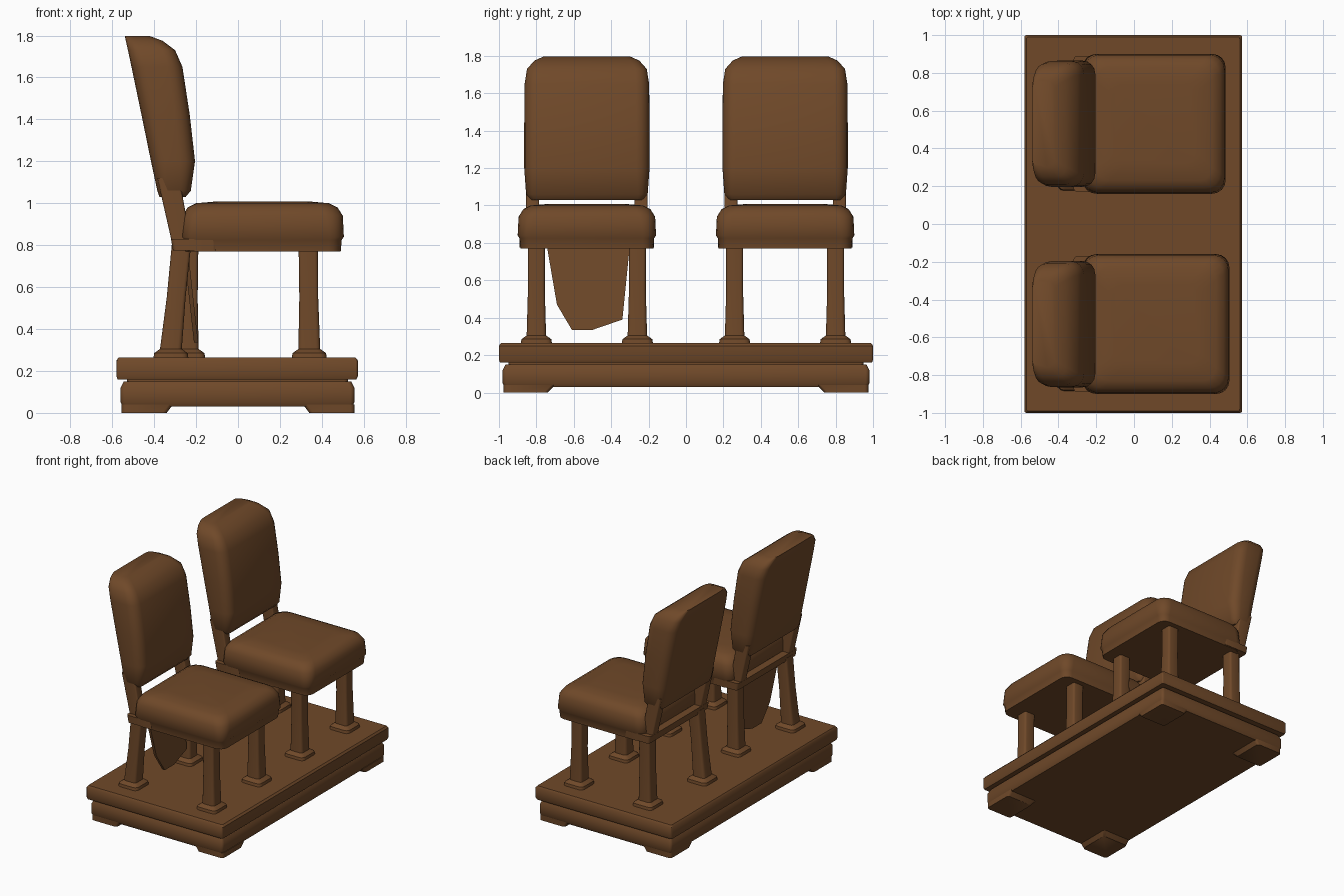
import bpy, bmesh, math

cube = bpy.data.objects.get("Cube")
if cube:
    bpy.data.objects.remove(cube, do_unlink=True)

brown = bpy.data.materials.new("brown_wood")
brown.use_nodes = True
COLOUR = (0.16, 0.066, 0.022, 1)
brown.diffuse_color = COLOUR
brown.node_tree.nodes["Principled BSDF"].inputs["Base Color"].default_value = COLOUR


def finish(name, bm, angle=40):
    bmesh.ops.recalc_face_normals(bm, faces=bm.faces)
    mesh = bpy.data.meshes.new(name)
    bm.to_mesh(mesh)
    bm.free()
    mesh.materials.append(brown)
    ob = bpy.data.objects.new(name, mesh)
    bpy.context.collection.objects.link(ob)
    bpy.ops.object.select_all(action="DESELECT")
    ob.select_set(True)
    bpy.context.view_layer.objects.active = ob
    bpy.ops.object.shade_smooth_by_angle(angle=math.radians(angle))
    return ob


def loft(name, sections, segs=3):
    """Stack rounded rectangles: each section is (z, x0, x1, y0, y1, corner radius, lean)."""
    bm = bmesh.new()
    rings = []
    for z, x0, x1, y0, y1, r, lean in sections:
        ring = []
        corners = ((x1 - r, y1 - r), (x0 + r, y1 - r), (x0 + r, y0 + r), (x1 - r, y0 + r))
        for q, (cx, cy) in enumerate(corners):
            for k in range(segs + 1):
                a = (q + k / segs) * math.pi / 2
                x = cx + r * math.cos(a)
                # lean lifts the ring towards its front edge
                ring.append(bm.verts.new((x, cy + r * math.sin(a), z + lean * (x - x0))))
        rings.append(ring)
    n = len(rings[0])
    for a, b in zip(rings, rings[1:]):
        for i in range(n):
            bm.faces.new((a[i], a[(i + 1) % n], b[(i + 1) % n], b[i]))
    bm.faces.new(rings[0])
    bm.faces.new(rings[-1])
    return finish(name, bm)


def leg(name, top, bottom, y):
    """Leg from x=bottom at the plinth to x=top under the seat, with a flared foot."""
    def ring(z, x, h, r):
        return (z, x - h, x + h, y - h, y + h, r, 0)
    loft(name, [ring(0.25, bottom, 0.085, 0.03), ring(0.285, bottom, 0.08, 0.03),
                ring(0.305, bottom, 0.052, 0.02), ring(0.55, (top + bottom) / 2, 0.045, 0.015),
                ring(0.80, top, 0.046, 0.015)])


def chair(side, cy, seat_front):
    # seat cushion
    def seat(z, inset, r):
        return (z, -0.27 + inset, seat_front - inset, cy - 0.37 + inset, cy + 0.37 - inset, r, 0)
    loft(side + "_seat", [seat(0.77, 0.015, 0.06), seat(0.825, 0.01, 0.06), seat(0.84, 0, 0.07),
                          seat(0.94, 0.005, 0.08), seat(0.98, 0.03, 0.08),
                          seat(1.0, 0.07, 0.07), seat(1.008, 0.16, 0.06)], 4)
    # rear rail under the cushion
    loft(side + "_rear_rail", [(0.775, -0.31, -0.1, cy - 0.36, cy + 0.36, 0.02, 0),
                               (0.83, -0.32, -0.1, cy - 0.36, cy + 0.36, 0.02, 0)])
    # padded, leaning backrest
    back = ((1.03, -0.375, -0.25, 0.30, 0.03), (1.06, -0.385, -0.225, 0.325, 0.05),
            (1.2, -0.415, -0.205, 0.335, 0.07), (1.42, -0.46, -0.23, 0.335, 0.07),
            (1.65, -0.508, -0.265, 0.333, 0.07), (1.73, -0.525, -0.30, 0.32, 0.06),
            (1.775, -0.535, -0.36, 0.28, 0.05), (1.797, -0.54, -0.42, 0.23, 0.04))
    loft(side + "_backrest", [(z, a, b, cy - w, cy + w, r, 0) for z, a, b, w, r in back], 4)
    # posts joining the seat to the backrest
    for word, dy in (("right", -0.29), ("left", 0.29)):
        y = cy + dy
        loft(f"{side}_{word}_post", [(0.79, -0.31, -0.22, y - 0.035, y + 0.035, 0.01, 0),
                                     (1.12, -0.385, -0.28, y - 0.035, y + 0.035, 0.01, 0)])
    # legs
    leg(side + "_rear_leg_raked", -0.27, -0.32, cy - 0.27)
    leg(side + "_rear_leg_upright", -0.235, -0.24, cy + 0.27)
    for word, dy in (("right", -0.27), ("left", 0.27)):
        leg(f"{side}_front_leg_{word}", 0.335, 0.34, cy + dy)


chair("near", -0.53, 0.505)
chair("far", 0.53, 0.485)

# plinth: lower slab, recessed neck and upper slab
loft("plinth_lower", [(0.03, -0.55, 0.545, -0.97, 0.97, 0.02, 0),
                      (0.05, -0.56, 0.555, -0.98, 0.98, 0.02, 0),
                      (0.12, -0.56, 0.555, -0.98, 0.98, 0.02, 0),
                      (0.15, -0.545, 0.54, -0.965, 0.965, 0.02, 0)])
loft("plinth_neck", [(0.14, -0.53, 0.525, -0.95, 0.95, 0.02, 0),
                     (0.18, -0.53, 0.525, -0.95, 0.95, 0.02, 0)])
loft("plinth_upper", [(0.16, -0.575, 0.565, -0.995, 0.995, 0.01, 0),
                      (0.175, -0.58, 0.572, -1, 1, 0.01, 0),
                      (0.25, -0.58, 0.572, -1, 1, 0.01, 0),
                      (0.264, -0.57, 0.56, -0.99, 0.99, 0.01, 0)])

# low corner feet
for sx in (-1, 1):
    for sy in (-1, 1):
        def span(outer, inner, s):
            return sorted((s * outer, s * inner))
        loft("plinth_foot", [(0, *span(0.555, 0.34, sx), *span(0.975, 0.74, sy), 0.02, 0),
                             (0.04, *span(0.555, 0.31, sx), *span(0.975, 0.70, sy), 0.02, 0)])

# torn cloth hanging below the near seat
bm = bmesh.new()
outline = ((-0.745, 0.79), (-0.69, 0.47), (-0.61, 0.335), (-0.5, 0.335), (-0.34, 0.39), (-0.3, 0.79))
sheet = bm.faces.new([bm.verts.new((-0.26 + (0.79 - z) * 0.11, y, z)) for y, z in outline])
extruded = bmesh.ops.extrude_face_region(bm, geom=[sheet])["geom"]
bmesh.ops.translate(bm, vec=(0.02, 0, 0),
                    verts=[v for v in extruded if isinstance(v, bmesh.types.BMVert)])
finish("hanging_cloth", bm, 30)
